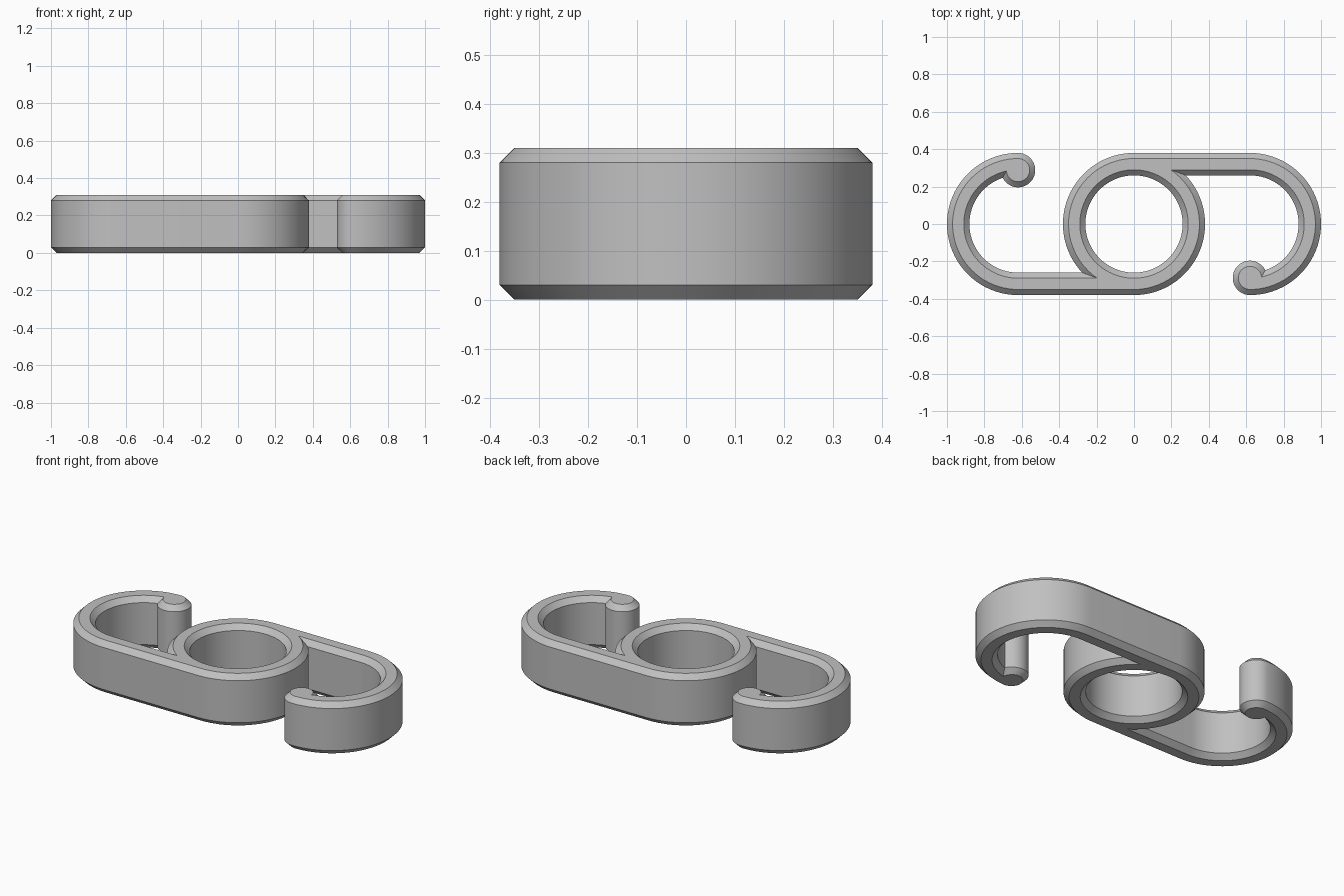
import bpy
import bmesh
from math import sin, cos, pi, sqrt, atan2, asin, radians

cube = bpy.data.objects.get("Cube")
if cube:
    bpy.data.objects.remove(cube, do_unlink=True)

HEIGHT = 0.31
CHAMFER = 0.03
OUTER, INNER = 0.38, 0.26      # ring and hook radii
HOOK_X = 0.62                  # hook centre
TIP_R = 0.092                  # rounded hook tip
TIP_Y = OUTER - TIP_R


def arc(cx, cy, r, a0, a1, n):
    """Points along an arc, both ends included."""
    return [(cx + r * cos(a0 + (a1 - a0) * i / n),
             cy + r * sin(a0 + (a1 - a0) * i / n)) for i in range(n + 1)]


def outline(inset):
    """Double hook outline, drawn clockwise and shrunk by the inset."""
    o, i, k = OUTER - inset, INNER + inset, TIP_R - inset
    # corner where the rounded tip meets the inside of the hook
    y = (k * k - i * i - TIP_Y ** 2) / (2 * TIP_Y)
    x = sqrt(i * i - y * y)
    tip_end = atan2(y + TIP_Y, x) - 2 * pi
    half = arc(HOOK_X, 0, o, pi / 2, -pi / 2, 40)
    half += arc(HOOK_X, -TIP_Y, k, -pi / 2, tip_end, 28)[1:]
    half += arc(HOOK_X, 0, i, atan2(y, x), pi / 2, 36)[1:]
    # corner where the arm meets the ring, then round the ring
    half += arc(0, 0, o, asin(i / o), -pi / 2, 32)
    return half + [(-px, -py) for px, py in half]


def hole(inset):
    return arc(0, 0, INNER + inset, 0, 2 * pi, 80)[:-1]


# Clip body: chamfered walls around the outline and the hole, then flat caps
bm = bmesh.new()
levels = [(CHAMFER, 0), (0, CHAMFER), (0, HEIGHT - CHAMFER), (CHAMFER, HEIGHT)]
caps = [[], []]
for shape in (outline, hole):
    loops = [[bm.verts.new((x, y, z)) for x, y in shape(d)] for d, z in levels]
    n = len(loops[0])
    for low, high in zip(loops, loops[1:]):
        for j in range(n):
            bm.faces.new((low[j], low[(j + 1) % n], high[(j + 1) % n], high[j]))
    for cap, loop in zip(caps, (loops[0], loops[-1])):
        cap += [bm.edges.get((loop[j], loop[(j + 1) % n])) for j in range(n)]
for cap in caps:
    bmesh.ops.triangle_fill(bm, use_beauty=True, use_dissolve=False, edges=cap)
bmesh.ops.recalc_face_normals(bm, faces=bm.faces[:])

mesh = bpy.data.meshes.new("double_hook_clip")
bm.to_mesh(mesh)
bm.free()
clip = bpy.data.objects.new("double_hook_clip", mesh)
bpy.context.collection.objects.link(clip)

# Plain grey material
grey = bpy.data.materials.new("plain_grey")
grey.use_nodes = True
colour = (0.53, 0.53, 0.53, 1)
grey.diffuse_color = colour
grey.node_tree.nodes["Principled BSDF"].inputs["Base Color"].default_value = colour
mesh.materials.append(grey)

# Smooth curves with crisp chamfer edges
bpy.ops.object.select_all(action="DESELECT")
clip.select_set(True)
bpy.context.view_layer.objects.active = clip
bpy.ops.object.shade_smooth_by_angle(angle=radians(30))
